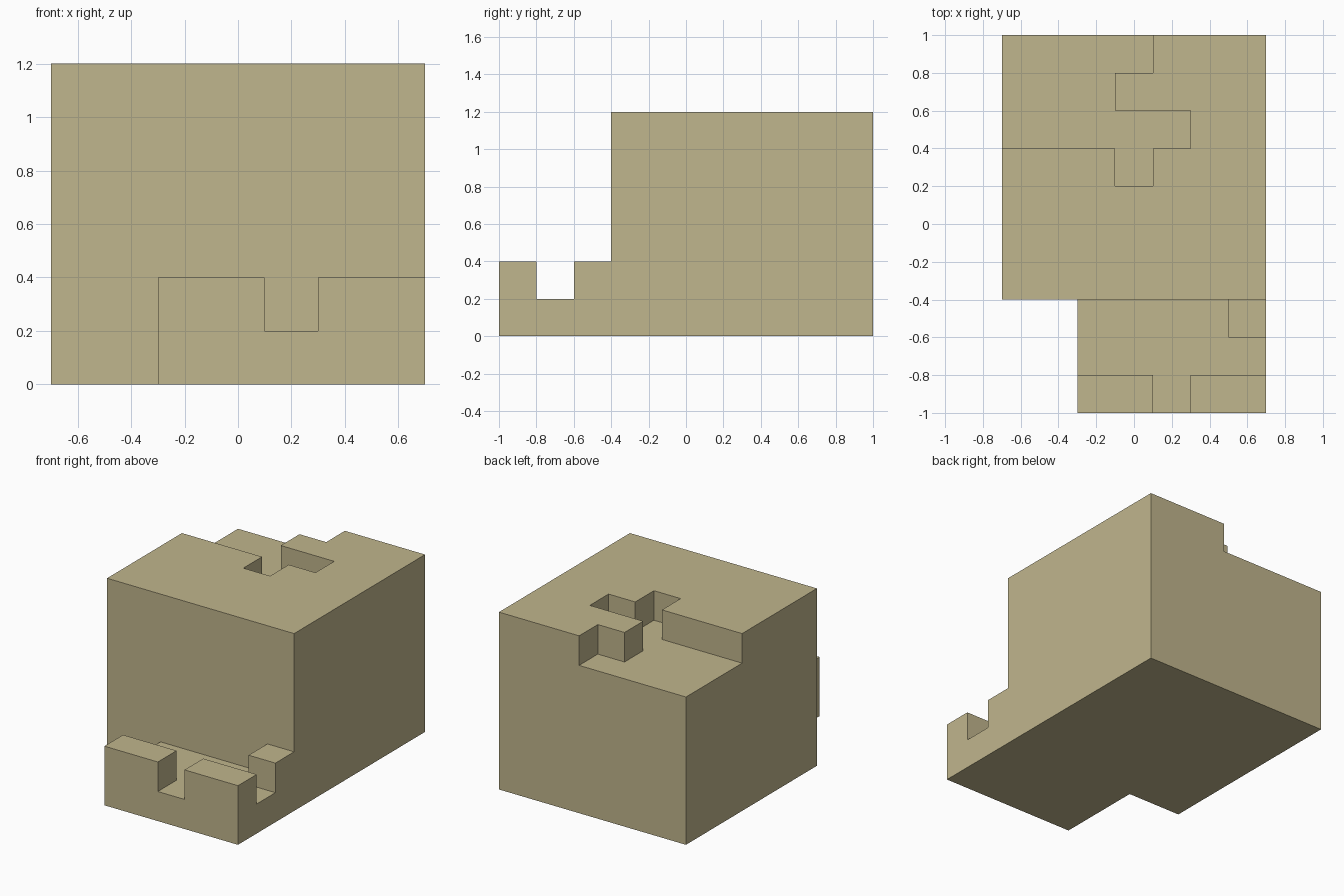
import bpy, bmesh, math

cube = bpy.data.objects.get("Cube")
if cube:
    bpy.data.objects.remove(cube, do_unlink=True)

# One sandstone colour
sand = bpy.data.materials.new("sandstone")
sand.use_nodes = True
colour = (0.53, 0.465, 0.266, 1)
sand.diffuse_color = colour
sand.node_tree.nodes["Principled BSDF"].inputs["Base Color"].default_value = colour


def prism(name, outline, bottom, top):
    """Extrude a floor-plan outline from one height to another."""
    bm = bmesh.new()
    face = bm.faces.new([bm.verts.new((x, y, bottom)) for x, y in outline])
    lid = bmesh.ops.extrude_face_region(bm, geom=[face])["geom"]
    for v in lid:
        if isinstance(v, bmesh.types.BMVert):
            v.co.z = top
    bmesh.ops.recalc_face_normals(bm, faces=bm.faces)
    mesh = bpy.data.meshes.new(name)
    bm.to_mesh(mesh)
    bm.free()
    obj = bpy.data.objects.new(name, mesh)
    bpy.context.collection.objects.link(obj)
    return obj


def carve(target, cutter):
    """Subtract the cutter, bake the result and discard the cutter."""
    cutter.hide_render = True
    mod = target.modifiers.new(cutter.name, "BOOLEAN")
    mod.operation, mod.solver, mod.object = "DIFFERENCE", "EXACT", cutter
    bpy.context.view_layer.update()
    graph = bpy.context.evaluated_depsgraph_get()
    mesh = bpy.data.meshes.new_from_object(target.evaluated_get(graph))
    target.modifiers.clear()
    target.data = mesh
    bpy.data.objects.remove(cutter, do_unlink=True)


# House and porch as one solid block
house = prism("house", [(-.7, -.4), (-.3, -.4), (-.3, -1), (.7, -1), (.7, 1), (-.7, 1)], 0, 1.2)

# Open space above the porch walls
carve(house, prism("porch_air", [(-.9, -1.2), (.9, -1.2), (.9, -.4), (-.9, -.4)], .4, 1.4))

# Sunken porch floor with a doorway in its front wall and a corner post left standing
carve(house, prism("porch_floor", [
    (-.5, -.8), (.1, -.8), (.1, -1.2), (.3, -1.2), (.3, -.8), (.9, -.8),
    (.9, -.6), (.5, -.6), (.5, -.4), (-.5, -.4)], .2, .6))

# Stepped recess in the roof, open to the back corner
carve(house, prism("roof_recess", [
    (.1, 1.2), (.1, .8), (-.1, .8), (-.1, .6), (.3, .6), (.3, .4), (.1, .4),
    (.1, .2), (-.1, .2), (-.1, .4), (-.9, .4), (-.9, 1.2)], 1, 1.4))

# Merge coplanar faces and colour
bm = bmesh.new()
bm.from_mesh(house.data)
bmesh.ops.remove_doubles(bm, verts=bm.verts, dist=.0005)
bmesh.ops.dissolve_limit(bm, angle_limit=math.radians(1), verts=bm.verts, edges=bm.edges)
bmesh.ops.recalc_face_normals(bm, faces=bm.faces)
for f in bm.faces:
    f.material_index = 0
    f.smooth = False
bm.to_mesh(house.data)
bm.free()
house.data.materials.clear()
house.data.materials.append(sand)
